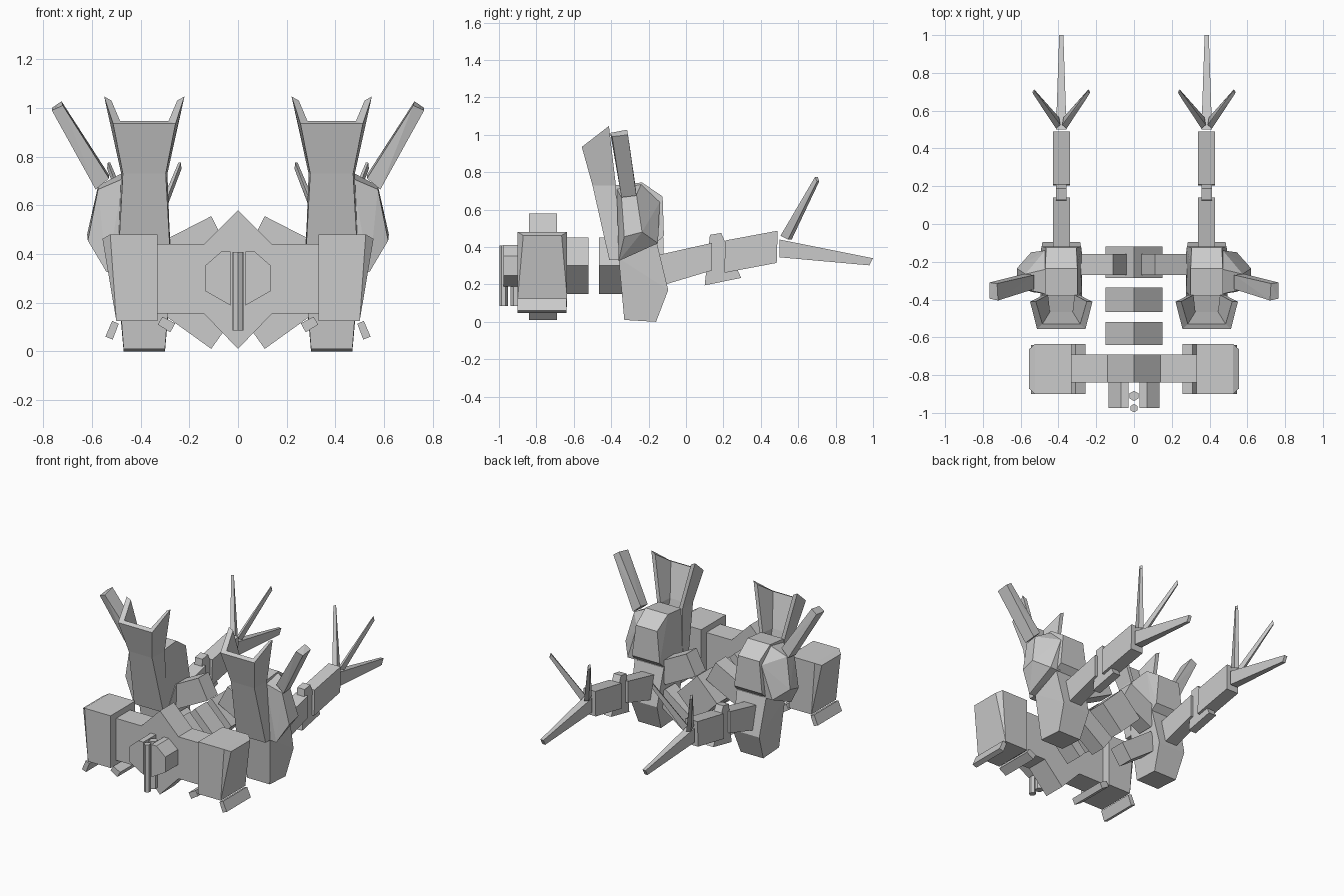
import bpy, bmesh, math

grey = bpy.data.materials.new("light_grey")
grey.diffuse_color = (0.6, 0.6, 0.6, 1)
LEG_X = 0.385


def add(name, bm, mirror):
    bmesh.ops.recalc_face_normals(bm, faces=bm.faces)
    me = bpy.data.meshes.new(name)
    bm.to_mesh(me)
    bm.free()
    me.materials.append(grey)
    ob = bpy.data.objects.new(name, me)
    bpy.context.collection.objects.link(ob)
    if mirror:
        ob.modifiers.new("mirror", 'MIRROR').use_clip = False
    return ob


def hull(name, pts, mirror=True):
    """Convex faceted block around a few corner points."""
    bm = bmesh.new()
    for p in pts:
        bm.verts.new(p)
    bmesh.ops.convex_hull(bm, input=bm.verts)
    bmesh.ops.delete(bm, geom=[v for v in bm.verts if not v.link_faces], context='VERTS')
    bmesh.ops.dissolve_limit(bm, angle_limit=math.radians(2), verts=bm.verts, edges=bm.edges)
    return add(name, bm, mirror)


def extrude_y(name, profile, y0, y1, mirror=True):
    """Prism from an (x, z) outline, running front to back."""
    bm = bmesh.new()
    f = bm.faces.new([bm.verts.new((x, y0, z)) for x, z in profile])
    ext = bmesh.ops.extrude_face_region(bm, geom=[f])
    for v in ext["geom"]:
        if isinstance(v, bmesh.types.BMVert):
            v.co.y = y1
    return add(name, bm, mirror)


def leg_block(name, profile):
    """Block centred on the leg from (y, z, half width) corners."""
    return hull(name, [(LEG_X + s * w, y, z) for y, z, w in profile for s in (-1, 1)])


# Front crossbeam with its pointed middle
half = [(0, 0.58), (0.14, 0.44), (0.335, 0.44), (0.335, 0.155), (0.14, 0.155), (0, 0.01)]
extrude_y("crossbeam", half + [(-x, z) for x, z in half[-2:0:-1]], -0.84, -0.69, False)

# Tapered pods at the ends of the crossbeam
hull("end_pod", [(x, y, z) for y in (-0.9, -0.635)
                 for x, z in ((0.33, 0.48), (0.525, 0.48), (0.33, 0.125), (0.5, 0.125))]
     + [(0.557, y, 0.462) for y in (-0.87, -0.665)])
extrude_y("pod_outer_foot", [(0.49, 0.113), (0.517, 0.125), (0.545, 0.06), (0.515, 0.048)], -0.9, -0.64)
extrude_y("pod_inner_foot", [(0.258, 0.115), (0.278, 0.078), (0.33, 0.11), (0.31, 0.142)], -0.9, -0.635)

# Front ornament: two angular plates and two slim hexagonal rods
extrude_y("ornament_plate", [(0.03, 0.41), (0.068, 0.41), (0.135, 0.352), (0.135, 0.248), (0.03, 0.188)],
          -0.975, -0.83)
for name, y, r in (("rear_rod", -0.91, 0.027), ("front_rod", -0.975, 0.022)):
    ring = [(r * math.sin(i * math.pi / 3), y + r * math.cos(i * math.pi / 3)) for i in range(6)]
    hull(name, [(x, yy, z) for x, yy in ring for z in (0.085, 0.408)], False)

# Diamond spine segments
diamond = [(0, 0.45), (0.15, 0.3), (0, 0.15), (-0.15, 0.3)]
for i, (y0, y1) in enumerate(((-0.64, -0.52), (-0.465, -0.335), (-0.285, -0.12))):
    extrude_y(f"spine_segment_{i + 1}", diamond, y0, y1, False)

# Slanted struts joining legs and spine
extrude_y("upper_strut", [(0.11, 0.555), (0.34, 0.437), (0.27, 0.302), (0.04, 0.42)], -0.27, -0.16)
extrude_y("lower_strut", [(0.11, 0.01), (0.34, 0.175), (0.27, 0.273), (0.04, 0.108)], -0.27, -0.16)

# Legs and torsos
leg_block("lower_leg", [(-0.36, 0.34, 0.11), (-0.27, 0.47, 0.11), (-0.155, 0.42, 0.11),
                        (-0.095, 0.17, 0.1), (-0.16, 0, 0.085), (-0.33, 0.01, 0.085)])
leg_block("torso", [(-0.38, 0.73, 0.085), (-0.235, 0.745, 0.085), (-0.125, 0.67, 0.08),
                    (-0.118, 0.46, 0.105), (-0.16, 0.42, 0.11), (-0.37, 0.33, 0.11)])

# Wedge shoulder on the outer side
hull("shoulder", [(0.575, -0.345, 0.665), (0.575, -0.265, 0.68), (0.62, -0.235, 0.48), (0.617, -0.33, 0.455),
                  (0.54, -0.36, 0.325), (0.545, -0.15, 0.42), (0.47, -0.37, 0.71), (0.47, -0.24, 0.735),
                  (0.47, -0.14, 0.64), (0.47, -0.36, 0.33), (0.47, -0.15, 0.42)])

# Raised blade above the shoulder
hull("shoulder_blade", [(0.765, -0.395, 0.99), (0.765, -0.31, 1.0), (0.72, -0.405, 1.01), (0.725, -0.315, 1.027),
                        (0.585, -0.345, 0.665), (0.585, -0.265, 0.675), (0.53, -0.345, 0.71),
                        (0.53, -0.27, 0.725)])

# Flared trough shield: front edge, swept wing tips, hollow back
bm = bmesh.new()
rings = []
for outer, tip, tip_in, inner in (
        ((0.128, -0.557, 0.935), (0.165, -0.412, 1.047), (0.135, -0.41, 1.03), (0.1, -0.53, 0.947)),
        ((0.088, -0.5, 0.73), (0.095, -0.375, 0.73), (0.07, -0.375, 0.73), (0.06, -0.465, 0.73)),
        ((0.11, -0.41, 0.33), (0.11, -0.36, 0.33), (0.09, -0.36, 0.33), (0.08, -0.385, 0.33))):
    order = [(-1, outer), (1, outer), (1, tip), (1, tip_in), (1, inner), (-1, inner), (-1, tip_in), (-1, tip)]
    rings.append([bm.verts.new((LEG_X + s * p[0], p[1], p[2])) for s, p in order])
for a, b in zip(rings, rings[1:]):
    for i in range(8):
        j = (i + 1) % 8
        bm.faces.new((a[i], a[j], b[j], b[i]))
for r in (rings[0], rings[-1]):
    for q in ((0, 1, 4, 5), (1, 2, 3, 4), (0, 5, 6, 7)):
        bm.faces.new([r[k] for k in q])
add("shield", bm, True)

# Jointed tail
leg_block("tail_base", [(-0.16, 0.355, 0.045), (0.14, 0.422, 0.045), (0.14, 0.275, 0.045), (-0.11, 0.2, 0.045)])
leg_block("tail_joint", [(0.128, 0.465, 0.028), (0.188, 0.475, 0.028), (0.295, 0.235, 0.028), (0.1, 0.195, 0.028)])
leg_block("tail_end", [(0.21, 0.435, 0.045), (0.49, 0.487, 0.045), (0.485, 0.315, 0.045), (0.205, 0.262, 0.045)])

# Tail spikes: one long and low, two splayed upward
leg_block("long_spike", [(0.5, 0.44, 0.028), (0.5, 0.345, 0.028), (1.0, 0.34, 0.011), (0.98, 0.302, 0.011)])
for s in (-1, 1):
    pts = [(LEG_X + s * x, y, z) for x, y, z in (
        (0.005, 0.525, 0.46), (0.028, 0.505, 0.46), (0.012, 0.565, 0.44), (0.035, 0.545, 0.44),
        (0.14, 0.705, 0.775), (0.15, 0.69, 0.775), (0.143, 0.712, 0.75), (0.153, 0.7, 0.75))]
    hull("splayed_spike_outer" if s > 0 else "splayed_spike_inner", pts)
